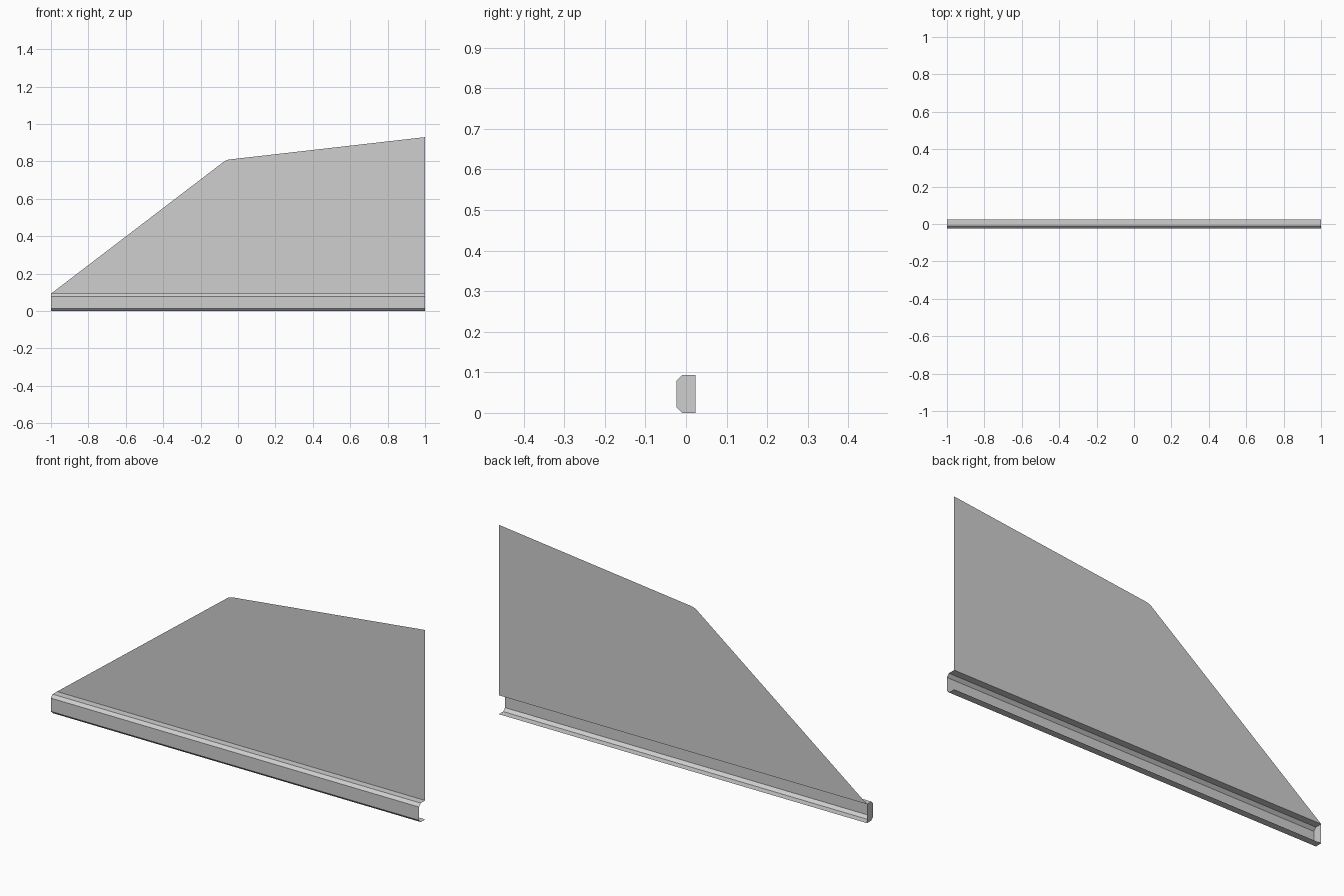
import bpy

cube = bpy.data.objects.get("Cube")
if cube:
    bpy.data.objects.remove(cube, do_unlink=True)

GREY = (0.62, 0.62, 0.62, 1.0)
metal = bpy.data.materials.new("light grey sheet")
metal.use_nodes = True
metal.diffuse_color = GREY
metal.node_tree.nodes["Principled BSDF"].inputs["Base Color"].default_value = GREY

LEFT, RIGHT = 1.0, -1.0
BACK, FRONT = 0.024, -0.024
RAIL_TOP, CHAMFER = 0.093, 0.014


def add_sheet(name, verts, faces):
    mesh = bpy.data.meshes.new(name)
    mesh.from_pydata(verts, [], faces)
    mesh.materials.append(metal)
    mesh.update()
    obj = bpy.data.objects.new(name, mesh)
    bpy.context.collection.objects.link(obj)
    return obj


# Channel section (y, z), open towards the back
section = [
    (BACK, 0), (FRONT + CHAMFER, 0), (FRONT, CHAMFER),
    (FRONT, RAIL_TOP - CHAMFER), (FRONT + CHAMFER, RAIL_TOP), (BACK, RAIL_TOP),
]
n = len(section)

# Bottom rail: the section swept along x
add_sheet(
    "bottom_rail",
    [(x, y, z) for x in (RIGHT, LEFT) for y, z in section],
    [(i, i + 1, n + i + 1, n + i) for i in range(n - 1)],
)

# Flat cap closing the right end of the rail
add_sheet("rail_end_cap", [(RIGHT, y, z) for y, z in section], [tuple(reversed(range(n)))])

# Thin upright panel rising from the back edge of the rail
outline = [
    (RIGHT, RAIL_TOP), (LEFT, RAIL_TOP), (LEFT, 0.93),
    (-0.05, 0.81), (-0.07, 0.803),
]
add_sheet("upright_panel", [(x, BACK, z) for x, z in outline], [tuple(range(len(outline)))])
